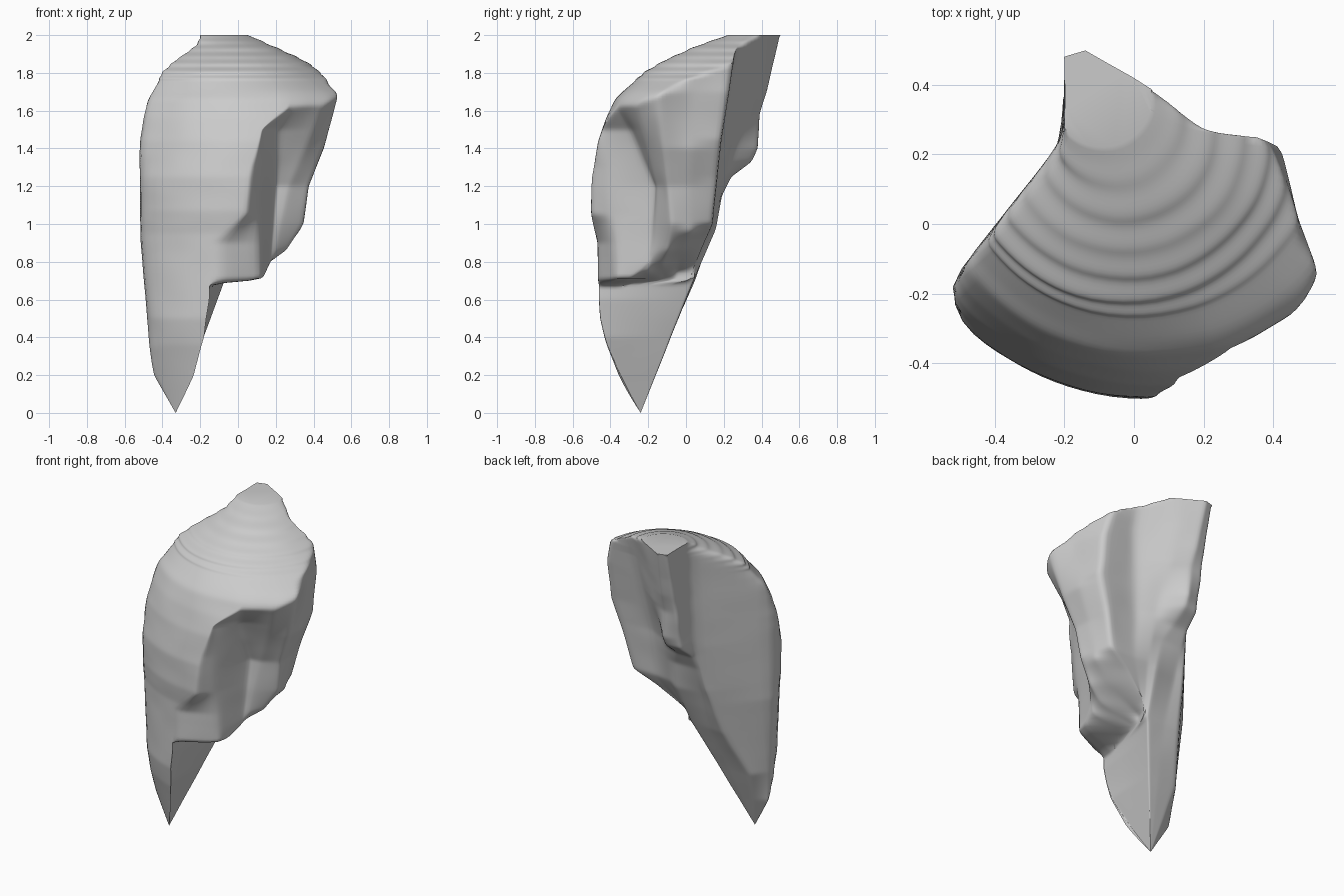
import bpy
import bmesh
import math
from mathutils import Vector, noise

# Remove the default cube
cube = bpy.data.objects.get("Cube")
if cube:
    bpy.data.objects.remove(cube, do_unlink=True)


def along(rows, z):
    """Interpolate rows of (height, value...) at a given height."""
    if z <= rows[0][0]:
        return rows[0][1:]
    for low, high in zip(rows, rows[1:]):
        if z <= high[0]:
            factor = (z - low[0]) / (high[0] - low[0])
            return [a + (b - a) * factor for a, b in zip(low[1:], high[1:])]
    return rows[-1][1:]


TIP = (0, -.33, -.24)
LEDGE = .7      # underside of the broken right part
SPLIT = 8       # points between neighbouring ridges

# Ridges of the shard as (height, x, y): those reaching the bottom tip
front_left = [TIP, (.2, -.46, -.22), (.5, -.49, -.2), (.9, -.53, -.18), (1.45, -.54, -.18)]
left_back = [TIP, (.4, -.4, -.09), (.7, -.31, .05), (1, -.26, .15), (1.3, -.22, .22), (2, -.2, .25)]
spine_left = [TIP, (.7, -.2, .04), (1.15, -.2, .19), (1.25, -.2, .24), (1.33, -.2, .34),
              (1.6, -.2, .39), (2, -.2, .48)]
spine_right = [TIP, (.7, -.07, .04), (.97, -.04, .16), (1.15, -.06, .19), (1.25, -.1, .24),
               (1.33, -.1, .35), (1.4, -.1, .385), (1.58, -.11, .39), (1.7, -.12, .43), (2, -.14, .5)]
front_edge = [TIP, (.2, -.26, -.42), (.4, -.19, -.47), (.6, -.16, -.5), (.9, -.16, -.5),
              (1.05, .03, -.53), (1.3, .05, -.54), (1.5, .12, -.53), (1.62, .25, -.5), (1.7, .3, -.62)]
front_middle = [TIP, (.2, -.37, -.55), (.7, -.38, -.6)]

# Ridges of the broken right part, which starts at the ledge
back_slope = [(.7, -.06, .02), (1, .02, .15), (1.3, .01, .22), (1.6, 0, .34), (2, 0, .42)]
back_notch = [(.75, -.05, .03), (1, .12, .14), (1.3, .13, .16), (1.8, .2, .24), (2, .2, .29)]
right_back = [(.78, -.05, .05), (.92, .14, .1), (1, .29, .14), (1.25, .35, .17),
              (1.45, .42, .19), (1.7, .42, .23), (1.85, .38, .25)]
right_middle = [(.75, -.08, -.05), (.86, .18, -.02), (.96, .32, .03), (1.2, .37, .02),
                (1.4, .45, .03), (1.7, .47, .02)]
right_point = [(.72, -.09, -.12), (.78, .14, -.12), (.86, .26, -.1), (1, .35, -.08), (1.2, .375, -.1),
               (1.4, .455, -.12), (1.7, .54, -.15), (1.75, .49, -.14), (1.8, .44, -.1)]
right_front = [(.7, -.1, -.18), (.74, .14, -.2), (.85, .2, -.17), (1.2, .27, -.15),
               (1.6, .44, -.26), (1.7, .5, -.28)]
recess_crease = [(.7, .13, -.3), (.8, .17, -.2), (1.2, .2, -.16), (1.5, .21, -.29),
                 (1.62, .28, -.36), (1.7, .35, -.5)]
recess_bend = [(.7, .12, -.37), (1.05, .11, -.4), (1.5, .13, -.43), (1.62, .26, -.42), (1.7, .32, -.56)]
broken_part = [back_slope, back_notch, right_back, right_middle,
               right_point, right_front, recess_crease, recess_bend]

# Outer dome: radius by height, and its axis
dome_radius = [(0, .66), (.2, .715), (.36, .76), (.5, .785), (.95, .79), (1.07, .805), (1.25, .8),
               (1.44, .765), (1.56, .725), (1.66, .68), (1.7, .64), (1.76, .54), (1.8, .48),
               (1.87, .37), (1.94, .22), (2, .14)]
dome_axis = [(1.7, .05, .3), (1.8, -.02, .25), (1.94, -.03, .27), (2, -.09, .36)]


def corner(ridge, z):
    return Vector(along(ridge, z))


def corners(z):
    """Corner points of the cross-section at one height."""
    start, end = corner(spine_right, z), corner(front_edge, z)
    count = len(broken_part) + 1
    if z < LEDGE:
        broken = [start.lerp(end, i / count) for i in range(1, count)]
    else:
        broken = [corner(ridge, z) for ridge in broken_part]
    left = [corner(r, z) for r in (front_middle, front_left, left_back, spine_left)]
    return left + [start] + broken + [end]


def section(z):
    """Fine cross-section, trimmed to the dome with its worn ripples."""
    radius = along(dome_radius, z)[0]
    if 1.76 < z < 1.98:
        radius += .006 * math.sin(math.tau * z / .04)
    axis = corner(dome_axis, z)
    ring = corners(z)
    result = []
    for a, b in zip(ring, ring[1:] + ring[:1]):
        for i in range(SPLIT):
            arm = a.lerp(b, i / SPLIT) - axis
            # The dome only rounds the front and sides, not the back
            reach = math.hypot(arm.x, min(arm.y, 0))
            if reach > radius:
                arm *= radius / reach
            point = (axis + arm).to_3d()
            point.z = z
            # Gentle unevenness of the stone
            wear = noise.noise(point * 6) * .006 * min(z, 1)
            result.append(point + arm.to_3d().normalized() * wear)
    return result


# Loft the cross-sections
heights = [i / 80 for i in range(140)] + [1.75 + i / 200 for i in range(51)]
bm = bmesh.new()
rings = [[bm.verts.new(p) for p in section(z)] for z in heights]
for low, high in zip(rings, rings[1:]):
    for i in range(len(low)):
        j = (i + 1) % len(low)
        bm.faces.new((low[i], low[j], high[j], high[i]))
top = bm.faces.new(rings[-1])
bmesh.ops.triangulate(bm, faces=[top])
bmesh.ops.remove_doubles(bm, verts=bm.verts, dist=.0005)

# Soften the broken edges, keeping tip and top in place
soft = [v for v in bm.verts if .03 < v.co.z < 1.995]
for _ in range(3):
    bmesh.ops.smooth_vert(bm, verts=soft, factor=.5,
                          use_axis_x=True, use_axis_y=True, use_axis_z=True)
bmesh.ops.recalc_face_normals(bm, faces=bm.faces)

mesh = bpy.data.meshes.new("stone_shard")
bm.to_mesh(mesh)
bm.free()
shard = bpy.data.objects.new("stone_shard", mesh)
bpy.context.collection.objects.link(shard)

# Plain grey stone
stone = bpy.data.materials.new("grey_stone")
stone.use_nodes = True
grey = (.6, .6, .6, 1)
stone.diffuse_color = grey
stone.node_tree.nodes["Principled BSDF"].inputs["Base Color"].default_value = grey
mesh.materials.append(stone)

bpy.ops.object.select_all(action="DESELECT")
shard.select_set(True)
bpy.context.view_layer.objects.active = shard
bpy.ops.object.shade_smooth_by_angle(angle=math.radians(50))
